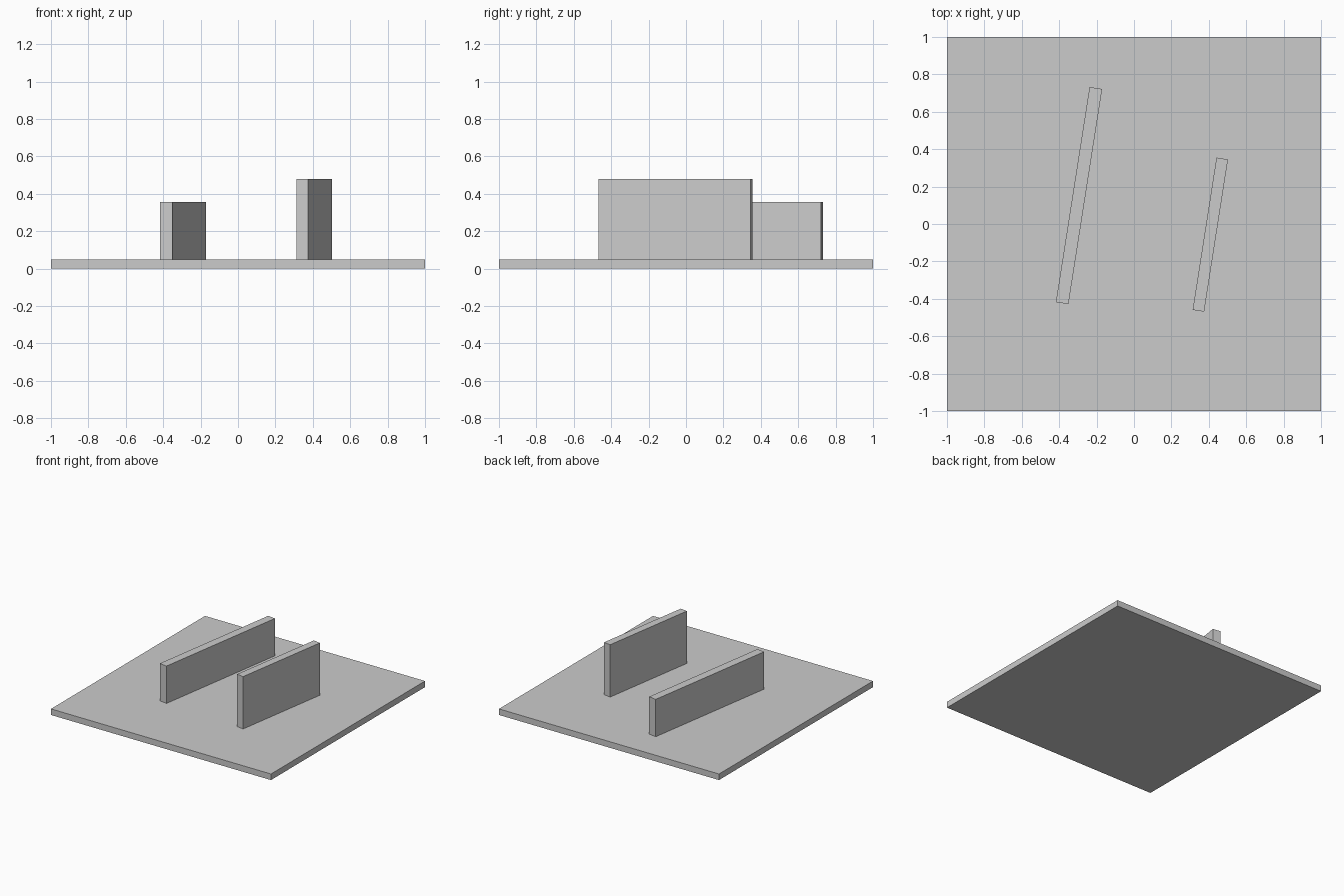
import bpy
from math import radians

cube = bpy.data.objects.get("Cube")
if cube:
    bpy.data.objects.remove(cube, do_unlink=True)

# One plain grey for everything
GREY = (0.6, 0.6, 0.6, 1)
grey = bpy.data.materials.new("plain grey")
grey.use_nodes = True
grey.diffuse_color = GREY
grey.node_tree.nodes["Principled BSDF"].inputs["Base Color"].default_value = GREY


def box(name, centre, size, bottom, turn=0):
    """Box resting at height bottom, turned about z by degrees."""
    x, y = centre
    bpy.ops.mesh.primitive_cube_add(size=1, location=(x, y, bottom + size[2] / 2),
                                    rotation=(0, 0, radians(turn)))
    part = bpy.context.object
    part.name = name
    part.scale = size
    bpy.ops.object.transform_apply(location=False, rotation=False, scale=True)
    part.data.materials.append(grey)
    return part


# Square base slab
BASE = 0.05
box("base_plate", (0, 0), (2, 2, BASE), 0)

# Two parallel slanted walls standing on the slab
SLANT = -8.9
box("long_low_wall", (-0.294, 0.152), (0.068, 1.164, 0.307), BASE, SLANT)
box("short_tall_wall", (0.408, -0.057), (0.062, 0.824, 0.43), BASE, SLANT)
